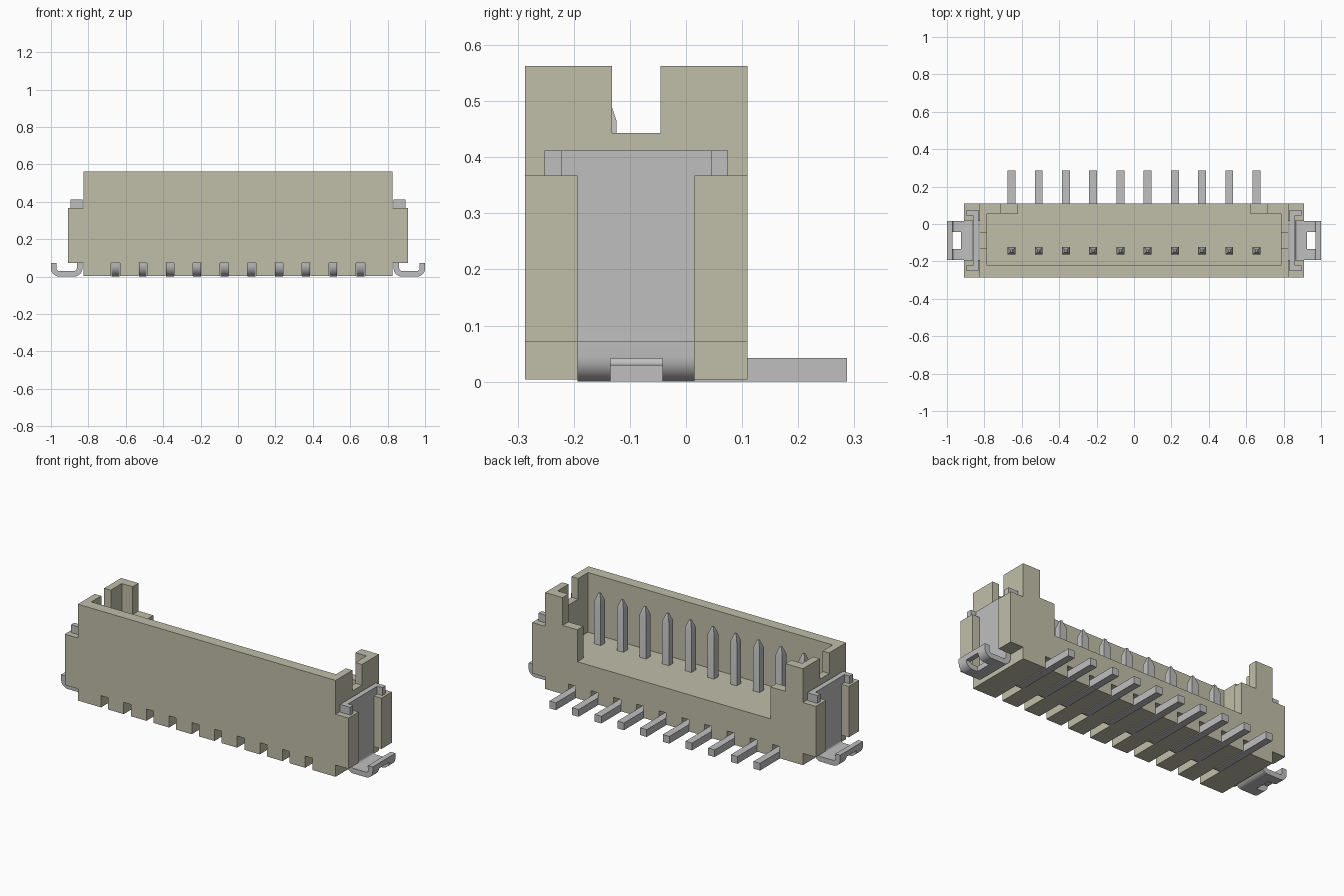
import bpy, bmesh, math

cube = bpy.data.objects.get("Cube")
if cube:
    bpy.data.objects.remove(cube, do_unlink=True)


def material(name, rgb):
    m = bpy.data.materials.new(name)
    m.use_nodes = True
    m.diffuse_color = (*rgb, 1)
    m.node_tree.nodes["Principled BSDF"].inputs["Base Color"].default_value = (*rgb, 1)
    return m


BEIGE = material("beige plastic", (0.53, 0.52, 0.40))
METAL = material("grey metal", (0.52, 0.52, 0.52))


def new_object(name, bm, mat):
    bmesh.ops.recalc_face_normals(bm, faces=bm.faces)
    me = bpy.data.meshes.new(name)
    bm.to_mesh(me)
    bm.free()
    me.materials.append(mat)
    ob = bpy.data.objects.new(name, me)
    bpy.context.collection.objects.link(ob)
    return ob


def add_prism(bm, pts, axis, lo, hi):
    """Extrude a 2D outline along the given axis from lo to hi."""
    def place(p, t):
        a, b = p
        return {"x": (t, a, b), "y": (a, t, b), "z": (a, b, t)}[axis]
    ends = [[bm.verts.new(place(p, t)) for p in pts] for t in (lo, hi)]
    bm.faces.new(ends[0])
    top = bm.faces.new(ends[1])
    for i in range(len(pts)):
        j = (i + 1) % len(pts)
        bm.faces.new((ends[0][i], ends[0][j], ends[1][j], ends[1][i]))
    return top


def add_box(bm, x0, x1, y0, y1, z0, z1):
    add_prism(bm, [(x0, y0), (x1, y0), (x1, y1), (x0, y1)], "z", z0, z1)


def arc(cx, cy, r, a0, a1, n=8):
    return [(cx + r * math.cos(math.radians(a0 + (a1 - a0) * i / n)),
             cy + r * math.sin(math.radians(a0 + (a1 - a0) * i / n))) for i in range(n + 1)]


def activate(ob):
    bpy.ops.object.select_all(action="DESELECT")
    ob.select_set(True)
    bpy.context.view_layer.objects.active = ob


def cut(ob, bm):
    """Subtract the cutter mesh from the object, then discard the cutter."""
    cutter = new_object("cutter", bm, ob.data.materials[0])
    cutter.hide_render = True
    mod = ob.modifiers.new("cut", "BOOLEAN")
    mod.operation = "DIFFERENCE"
    mod.solver = "EXACT"
    mod.object = cutter
    activate(ob)
    bpy.ops.object.modifier_apply(modifier=mod.name)
    bpy.data.objects.remove(cutter, do_unlink=True)


def smooth(ob):
    activate(ob)
    bpy.ops.object.shade_smooth_by_angle(angle=math.radians(30))


FRONT, BACK, TOP, FLOOR = -0.287, 0.11, 0.563, 0.217
PINS = [-0.655 + i * 1.31 / 9 for i in range(10)]

# Housing: front outline with side ears, extruded front to back
half = [(0.827, 0.004), (0.827, 0.072), (0.91, 0.072), (0.91, 0.367), (0.827, 0.367), (0.827, TOP)]
bm = bmesh.new()
add_prism(bm, half + [(-x, z) for x, z in reversed(half)], "y", FRONT, BACK)
housing = new_object("housing", bm, BEIGE)

# Open cavity
bm = bmesh.new()
add_box(bm, -0.785, 0.785, -0.223, 0.056, FLOOR, 0.8)
cut(housing, bm)

# Stepped opening in the back wall
step = [(0.62, FLOOR), (0.62, 0.402), (0.715, 0.402), (0.715, 0.8)]
bm = bmesh.new()
add_prism(bm, step + [(-x, z) for x, z in reversed(step)], "y", 0.03, 0.2)
cut(housing, bm)

# Side channels between the ears and notches in the side walls
bm = bmesh.new()
for s in (-1, 1):
    a, b = sorted((s * 0.827, s * 1.0))
    add_box(bm, a, b, -0.193, 0.015, -0.1, 0.42)
    a, b = sorted((s * 0.75, s * 1.0))
    add_box(bm, a, b, -0.132, -0.045, 0.443, 0.8)
cut(housing, bm)

# Pin slots along the underside
bm = bmesh.new()
for x in PINS:
    add_box(bm, x - 0.023, x + 0.023, -0.4, 0.2, -0.1, 0.072)
cut(housing, bm)

# Contact pins: bent bar with a pointed tip
profile = ([(0.287, 0.0), (0.287, 0.042), (-0.104, 0.042)]
           + arc(-0.104, 0.062, 0.02, 270, 180)[1:]
           + [(-0.124, 0.465), (-0.164, 0.465)]
           + arc(-0.102, 0.062, 0.062, 180, 270))
bm = bmesh.new()
add_prism(bm, profile, "x", -0.021, 0.021)
bmesh.ops.recalc_face_normals(bm, faces=bm.faces)
tip = max(bm.faces, key=lambda f: f.calc_center_median().z if f.normal.z > 0.9 else -1)
top = bmesh.ops.extrude_face_region(bm, geom=[tip])["geom"]
bmesh.ops.delete(bm, geom=[tip], context="FACES_ONLY")
for v in (g for g in top if isinstance(g, bmesh.types.BMVert)):
    v.co = (v.co.x * 0.25, -0.144 + (v.co.y + 0.144) * 0.25, 0.51)
first = new_object("contact_pin_1", bm, METAL)
smooth(first)
first.location.x = PINS[0]
for i, x in enumerate(PINS[1:], 2):
    pin = bpy.data.objects.new(f"contact_pin_{i}", first.data)
    pin.location.x = x
    bpy.context.collection.objects.link(pin)


def mirrored(ob):
    ob.modifiers.new("mirror", "MIRROR")
    activate(ob)
    bpy.ops.object.modifier_apply(modifier="mirror")
    smooth(ob)


# Solder feet: strip bent outward and up at the end, with a window in the lip
outer = ([(0.832, 0.12)] + arc(0.876, 0.044, 0.044, 180, 270)
         + arc(0.956, 0.044, 0.044, 270, 360) + [(1.0, 0.072)])
inner = ([(0.970, 0.072)] + arc(0.956, 0.044, 0.014, 360, 270)
         + arc(0.876, 0.044, 0.014, 270, 180) + [(0.862, 0.12)])
bm = bmesh.new()
add_prism(bm, outer + inner, "y", -0.193, 0.015)
feet = new_object("solder_feet", bm, METAL)
bm = bmesh.new()
add_box(bm, 0.925, 1.1, -0.135, -0.042, -0.1, 0.041)
cut(feet, bm)
mirrored(feet)

# Retaining plates: hooked channel held by the ears
channel = [(0.832, -0.252), (0.895, -0.252), (0.895, -0.222), (0.862, -0.222),
           (0.862, 0.045), (0.895, 0.045), (0.895, 0.075), (0.832, 0.075)]
bm = bmesh.new()
add_prism(bm, channel, "z", 0.12, 0.412)
plates = new_object("retaining_plates", bm, METAL)
mirrored(plates)
